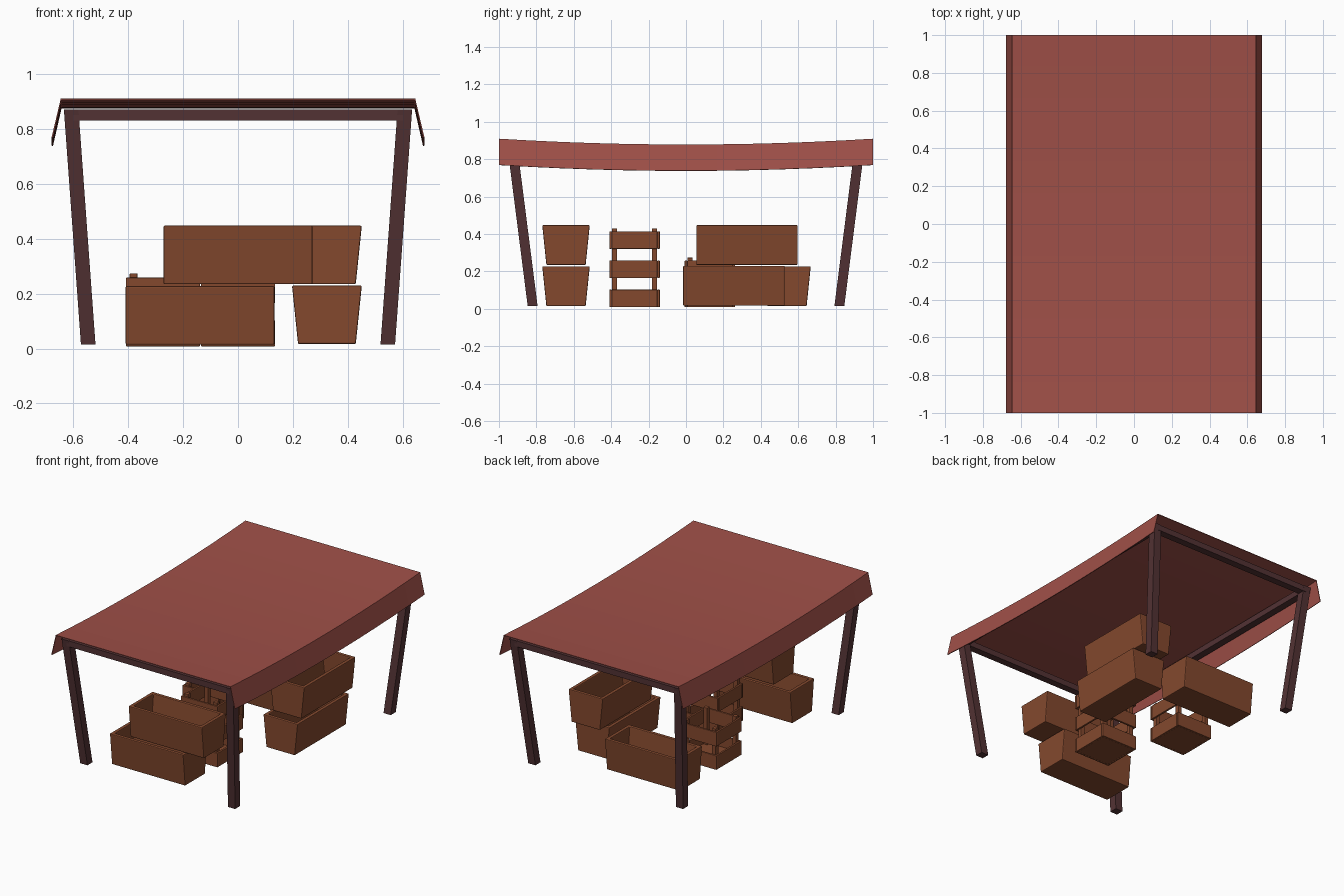
import bpy, bmesh
from mathutils import Matrix

if "Cube" in bpy.data.objects:
    bpy.data.objects.remove(bpy.data.objects["Cube"])


def material(name, rgb):
    m = bpy.data.materials.new(name)
    m.diffuse_color = (*rgb, 1)
    m.use_nodes = True
    m.node_tree.nodes["Principled BSDF"].inputs["Base Color"].default_value = m.diffuse_color
    return m


CLOTH = material("red_cloth", (0.35, 0.08, 0.065))
DARK = material("dark_wood", (0.085, 0.032, 0.034))
WOOD = material("brown_wood", (0.23, 0.066, 0.027))


def finish(bm, name, mat, bevel=0.0):
    bmesh.ops.recalc_face_normals(bm, faces=bm.faces)
    me = bpy.data.meshes.new(name)
    bm.to_mesh(me)
    bm.free()
    me.materials.append(mat)
    ob = bpy.data.objects.new(name, me)
    bpy.context.collection.objects.link(ob)
    if bevel:
        mod = ob.modifiers.new("bevel", 'BEVEL')
        mod.width = bevel
        mod.segments = 2
    return ob


def box(bm, x0, x1, y0, y1, z0, z1):
    m = (Matrix.Translation(((x0 + x1) / 2, (y0 + y1) / 2, (z0 + z1) / 2))
         @ Matrix.Diagonal((x1 - x0, y1 - y0, z1 - z0, 1)))
    bmesh.ops.create_cube(bm, size=1, matrix=m)


# Sagging canopy with a sloping flap down each long side
bm = bmesh.new()
profile = [(-0.678, -0.14), (-0.645, 0), (0.645, 0), (0.678, -0.14)]
rows = []
N = 12
for i in range(N + 1):
    y = -1 + 2 * i / N
    rows.append([bm.verts.new((x, y, 0.878 + 0.031 * y * y + dz)) for x, dz in profile])
for a, b in zip(rows, rows[1:]):
    for j in range(3):
        bm.faces.new((a[j], a[j + 1], b[j + 1], b[j]))
canopy = finish(bm, "canopy", CLOTH)
sol = canopy.modifiers.new("thickness", 'SOLIDIFY')
sol.thickness = 0.005
sol.offset = -1

# Four legs leaning inwards toward the ground
W = 0.0265
for sx, side in ((-1, "left"), (1, "right")):
    for sy, end in ((-1, "front"), (1, "back")):
        bm = bmesh.new()
        box(bm, -W, W, -W, W, 0.015, 0.87)
        for v in bm.verts:
            top = v.co.z > 0.5
            v.co.x += sx * (0.607 if top else 0.545)
            v.co.y += sy * (0.929 if top else 0.82)
        finish(bm, f"{end}_{side}_leg", DARK)

# Rectangular top frame
for s, a, b in ((-1, "front", "left"), (1, "back", "right")):
    bm = bmesh.new()
    box(bm, -0.6, 0.6, s * 0.929 - 0.024, s * 0.929 + 0.024, 0.83, 0.869)
    finish(bm, f"{a}_beam", DARK)
    bm = bmesh.new()
    box(bm, s * 0.607 - 0.024, s * 0.607 + 0.024, -0.92, 0.92, 0.83, 0.869)
    finish(bm, f"{b}_beam", DARK)


def planter(name, cx, cy, z, along_y=False):
    """Open trough: long sides slope outward, ends are upright."""
    bm = bmesh.new()

    def ring(half_len, half_wid, h):
        pts = [(-half_len, -half_wid), (half_len, -half_wid),
               (half_len, half_wid), (-half_len, half_wid)]
        return [bm.verts.new((cx + (q if along_y else p), cy + (p if along_y else q), z + h))
                for p, q in pts]

    t = 0.024
    loops = [ring(0.271, 0.105, 0), ring(0.271, 0.127, 0.213),
             ring(0.271 - t, 0.127 - t, 0.213), ring(0.271 - t, 0.107 - t, t)]
    for a, b in zip(loops, loops[1:]):
        for i in range(4):
            j = (i + 1) % 4
            bm.faces.new((a[i], a[j], b[j], b[i]))
    bm.faces.new(loops[0])
    bm.faces.new(loops[-1])
    finish(bm, name, WOOD, 0.005)


planter("front_lower_trough", -0.138, -0.6415, 0.014)
planter("front_upper_trough", 0.0, -0.6415, 0.234)
planter("right_lower_trough", 0.3235, 0.256, 0.016, True)
planter("right_upper_trough", 0.3235, 0.326, 0.234, True)
planter("back_trough", -0.138, 0.54, 0.014)


def slat_crate(name, cx, cy, z, levels):
    """Square crate: bands of slats around four corner posts, with a floor."""
    h, t, p = 0.135, 0.014, 0.028
    bm = bmesh.new()
    for k in range(levels):
        z0 = z + k * 0.156
        z1 = z0 + 0.094
        for s in (-1, 1):
            a, b = sorted((s * h, s * (h - t)))
            box(bm, cx - h, cx + h, cy + a, cy + b, z0, z1)
            box(bm, cx + a, cx + b, cy - h + t, cy + h - t, z0, z1)
    finish(bm, name + "_slats", WOOD, 0.003)
    bm = bmesh.new()
    box(bm, cx - h + t, cx + h - t, cy - h + t, cy + h - t, z + 0.001, z + 0.02)
    finish(bm, name + "_floor", WOOD)
    bm = bmesh.new()
    top = z + (levels - 1) * 0.156 + 0.109
    for sx in (-1, 1):
        for sy in (-1, 1):
            x, y = cx + sx * (h - t - p / 2), cy + sy * (h - t - p / 2)
            box(bm, x - p / 2, x + p / 2, y - p / 2, y + p / 2, z + 0.015, top)
    finish(bm, name + "_posts", WOOD, 0.002)


slat_crate("tall_crate", 0.0, -0.275, 0.008, 3)
slat_crate("short_crate", -0.273, 0.128, 0.008, 2)
